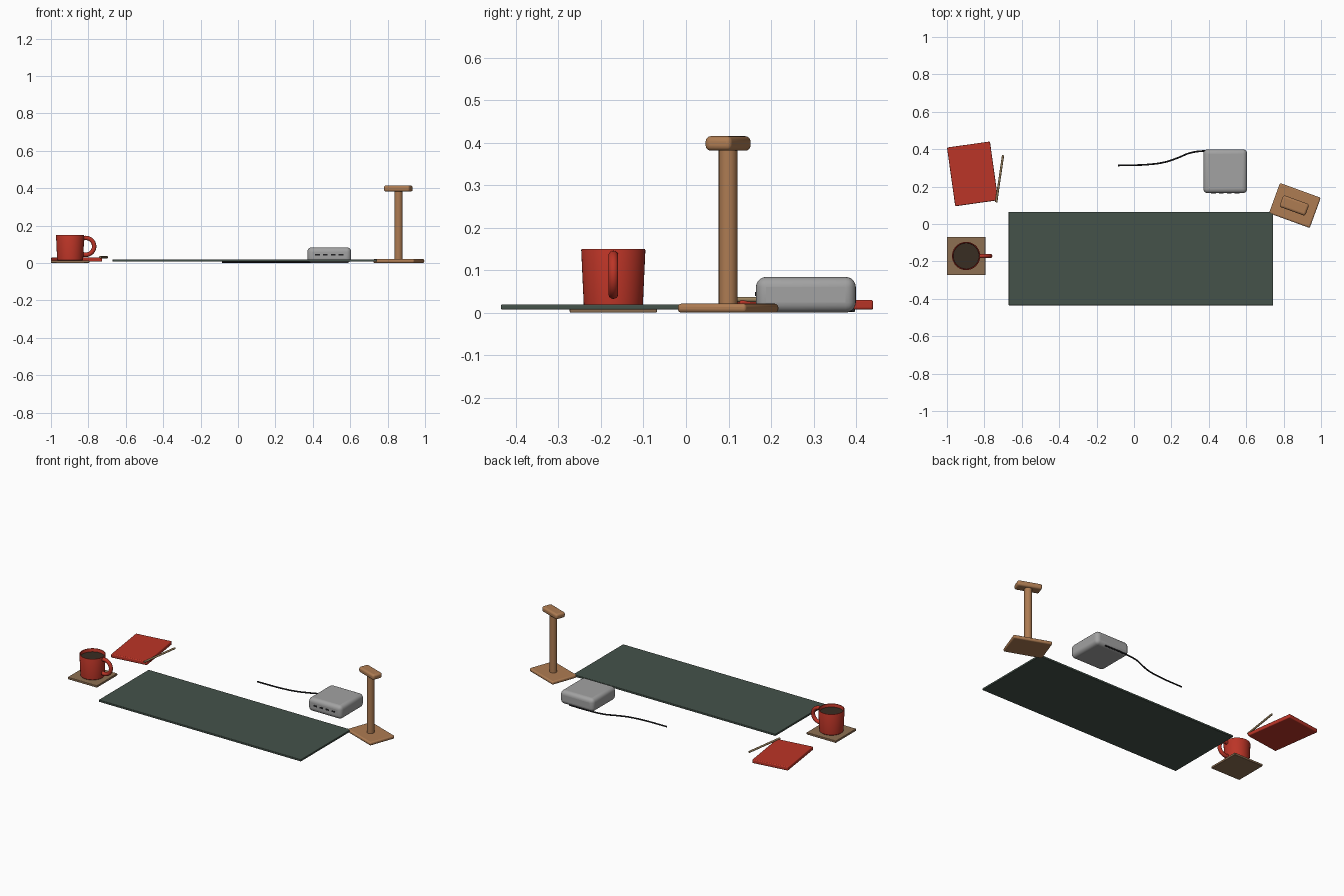
import bpy, bmesh
from math import radians, pi, atan2, hypot

if "Cube" in bpy.data.objects:
    bpy.data.objects.remove(bpy.data.objects["Cube"])


def material(name, rgb):
    m = bpy.data.materials.new(name)
    m.diffuse_color = (*rgb, 1)
    m.use_nodes = True
    m.node_tree.nodes["Principled BSDF"].inputs["Base Color"].default_value = m.diffuse_color
    return m


RED = material("red", (0.50, 0.035, 0.02))
WOOD = material("light_wood", (0.42, 0.20, 0.085))
CORK = material("cork", (0.27, 0.16, 0.085))
GREEN = material("dark_green", (0.058, 0.085, 0.068))
COFFEE = material("coffee_brown", (0.04, 0.026, 0.016))
BLACK = material("black", (0.015, 0.015, 0.017))
GREY = material("grey", (0.36, 0.36, 0.36))
BRASS = material("pencil_tan", (0.32, 0.22, 0.11))


def finish(ob, name, mat, smooth=True):
    ob.name = name
    ob.data.materials.append(mat)
    if smooth:
        bpy.ops.object.shade_smooth_by_angle(angle=radians(35))
    return ob


def box(name, mat, centre, size, z0, z1, turn=0, bevel=0.004, segs=3):
    """Rounded box standing between z0 and z1, turned about z (degrees)."""
    bpy.ops.mesh.primitive_cube_add(size=1, location=(*centre, (z0 + z1) / 2))
    ob = bpy.context.object
    ob.scale = (*size, z1 - z0)
    bpy.ops.object.transform_apply(location=False, rotation=False, scale=True)
    ob.rotation_euler.z = radians(turn)
    if bevel:
        b = ob.modifiers.new("round", "BEVEL")
        b.width, b.segments = bevel, segs
    return finish(ob, name, mat)


def cylinder(name, mat, centre, r, length, rot=(0, 0, 0), sides=40):
    bpy.ops.mesh.primitive_cylinder_add(vertices=sides, radius=r, depth=length,
                                        location=centre, rotation=rot)
    return finish(bpy.context.object, name, mat)


# Desk mat
box("desk_mat", GREEN, (0.037, -0.185), (1.415, 0.50), 0.007, 0.0195, bevel=0.003)

# Coaster
MX, MY = -0.8975, -0.171
box("coaster", CORK, (MX, MY), (0.205, 0.205), 0.0, 0.0135, bevel=0.003)

# Mug body: closed wall profile spun around z
profile = [(0, 0.0135), (0.066, 0.0135), (0.0695, 0.017), (0.0755, 0.147), (0.0745, 0.1495),
           (0.0705, 0.1495), (0.0695, 0.147), (0.064, 0.025), (0, 0.025)]
bm = bmesh.new()
vs = [bm.verts.new((r, 0, z)) for r, z in profile]
es = [bm.edges.new(p) for p in zip(vs, vs[1:])]
bmesh.ops.spin(bm, geom=vs + es, cent=(0, 0, 0), axis=(0, 0, 1),
               angle=2 * pi, steps=48, use_merge=True)
bmesh.ops.remove_doubles(bm, verts=bm.verts, dist=1e-5)
bmesh.ops.recalc_face_normals(bm, faces=bm.faces)
me = bpy.data.meshes.new("mug")
bm.to_mesh(me)
bm.free()
mug = bpy.data.objects.new("mug", me)
bpy.context.collection.objects.link(mug)
mug.location = (MX, MY, 0)
bpy.context.view_layer.objects.active = mug
mug.select_set(True)
finish(mug, "mug", RED)
mug.select_set(False)

# Mug handle: ring with the part inside the mug wall removed
bpy.ops.mesh.primitive_torus_add(major_radius=0.045, minor_radius=0.0118, major_segments=40,
                                 minor_segments=14, location=(-0.814, MY, 0.089),
                                 rotation=(pi / 2, 0, 0))
handle = finish(bpy.context.object, "mug_handle", RED)
bm = bmesh.new()
bm.from_mesh(handle.data)
bmesh.ops.bisect_plane(bm, geom=bm.verts[:] + bm.edges[:] + bm.faces[:],
                       plane_co=(-0.0125, 0, 0), plane_no=(-1, 0, 0), clear_outer=True)
bm.to_mesh(handle.data)
bm.free()

# Coffee surface
cylinder("coffee", COFFEE, (MX, MY, 0.128), 0.0685, 0.004, sides=48)

# Notebook and pencil
box("notebook", RED, (-0.863, 0.268), (0.232, 0.317), 0.007, 0.030, turn=8, bevel=0.005)
a, b = (-0.737, 0.116), (-0.700, 0.368)
dx, dy = b[0] - a[0], b[1] - a[1]
cylinder("pencil", BRASS, ((a[0] + b[0]) / 2, (a[1] + b[1]) / 2, 0.031), 0.006,
         hypot(dx, dy), rot=(0, pi / 2, atan2(dy, dx)), sides=16)

# Hub with a row of ports on the front
HX, HY = 0.488, 0.282
box("hub", GREY, (HX, HY), (0.234, 0.235), 0.0, 0.084, bevel=0.024, segs=5)
for i in range(4):
    box(f"hub_port_{i + 1}", BLACK, (HX + (i - 1.5) * 0.042, 0.1655), (0.025, 0.006),
        0.039, 0.048, bevel=0)

# Hub cable
cu = bpy.data.curves.new("cable", "CURVE")
cu.dimensions = "3D"
cu.bevel_depth, cu.bevel_resolution = 0.0045, 3
cu.use_fill_caps = True
path = [(0.54, 0.393), (0.38, 0.391), (0.30, 0.380), (0.235, 0.354),
        (0.17, 0.332), (0.085, 0.319), (-0.085, 0.313)]
sp = cu.splines.new("BEZIER")
sp.bezier_points.add(len(path) - 1)
for p, (x, y) in zip(sp.bezier_points, path):
    p.co = (x, y, 0.0055)
    p.handle_left_type = p.handle_right_type = "AUTO"
cable = bpy.data.objects.new("hub_cable", cu)
bpy.context.collection.objects.link(cable)
cu.materials.append(BLACK)

# Headphone stand: base, post and top rest
SX, SY = 0.860, 0.099
box("stand_base", WOOD, (SX, SY), (0.232, 0.172), 0.0, 0.021, turn=-20, bevel=0.008)
cylinder("stand_post", WOOD, (SX - 0.002, SY, 0.2), 0.022, 0.37)
box("stand_rest", WOOD, (SX - 0.003, SY), (0.147, 0.066), 0.381, 0.415, turn=-20, bevel=0.012, segs=4)
